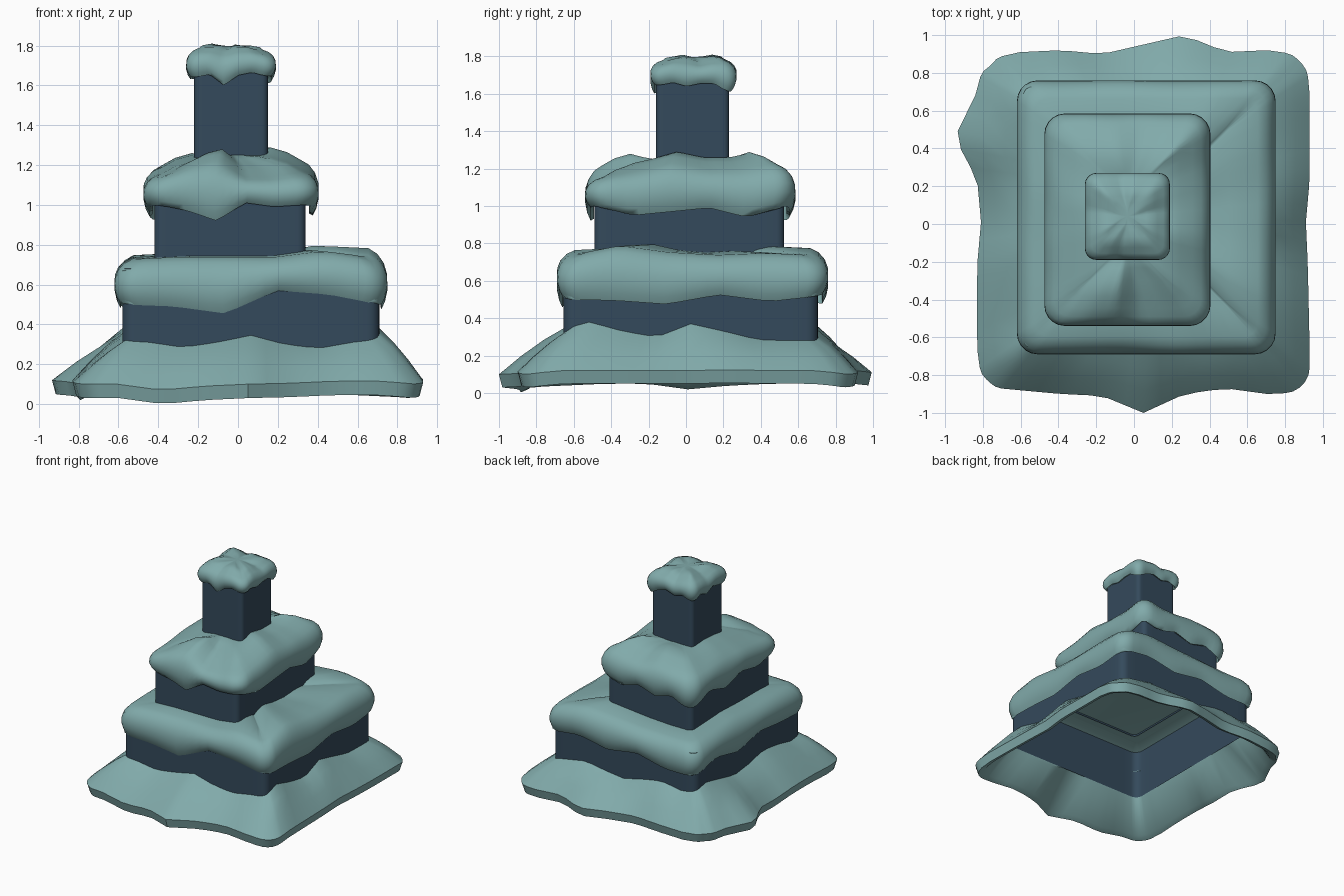
import bpy, bmesh, math

if "Cube" in bpy.data.objects:
    bpy.data.objects.remove(bpy.data.objects["Cube"])

def material(name, rgb):
    m = bpy.data.materials.new(name)
    m.diffuse_color = (*rgb, 1)
    m.use_nodes = True
    m.node_tree.nodes["Principled BSDF"].inputs["Base Color"].default_value = m.diffuse_color
    return m

SNOW = material("teal_snow", (0.22, 0.405, 0.405))
WALL = material("dark_slate", (0.034, 0.068, 0.106))
SEG, ARC = 16, 5

def sample(v, p):
    """Read a value list spread round the loop at p in 0..4 (front, right, back, left)."""
    if not isinstance(v, (list, tuple)):
        return v
    q = (p % 4) / 4 * len(v)
    i = int(q)
    t = q - i
    return v[i % len(v)] * (1 - t) + v[(i + 1) % len(v)] * t

def shift(v, d):
    return [a + d for a in v] if isinstance(v, (list, tuple)) else v + d

def mix(a, b, t):
    return [p * (1 - t) + q * t for p, q in zip(a, b)]

def ring(rect, r, z, inset=0.0, bump=0.0):
    """Rounded rectangle loop with height and outward bumps varying round it."""
    x0, x1, y0, y1 = rect
    x0, x1, y0, y1 = x0 + inset, x1 - inset, y0 + inset, y1 - inset
    r = max(r - inset * 0.4, 0.02)
    centres = [(x0 + r, y0 + r), (x1 - r, y0 + r), (x1 - r, y1 - r), (x0 + r, y1 - r)]
    pts = []
    for k in range(4):
        a0 = -math.pi / 2 + k * math.pi / 2
        ca, cb = centres[k], centres[(k + 1) % 4]
        samples = [(ca[0] + (cb[0] - ca[0]) * i / SEG, ca[1] + (cb[1] - ca[1]) * i / SEG,
                    a0, k + 0.07 + 0.86 * i / SEG) for i in range(SEG + 1)]
        samples += [(cb[0], cb[1], a0 + math.pi / 2 * j / ARC, k + 0.93 + 0.14 * j / ARC)
                    for j in range(1, ARC)]
        for cx, cy, a, p in samples:
            d = r + sample(bump, p)
            pts.append((cx + d * math.cos(a), cy + d * math.sin(a), sample(z, p)))
    return pts

def loft(name, rings, mat, closed=False, start=False, end=False, angle=40):
    bm = bmesh.new()
    rows = [[bm.verts.new(p) for p in rg] for rg in rings]
    pairs = list(zip(rows, rows[1:])) + ([(rows[-1], rows[0])] if closed else [])
    for a, b in pairs:
        for i in range(len(a)):
            j = (i + 1) % len(a)
            bm.faces.new((a[i], a[j], b[j], b[i]))
    if start:
        bm.faces.new(rows[0][::-1])
    if end:
        top = rows[-1]
        c = bm.verts.new([sum(v.co[i] for v in top) / len(top) for i in range(3)])
        for i in range(len(top)):
            bm.faces.new((top[i], top[(i + 1) % len(top)], c))
    if closed or end:
        bmesh.ops.recalc_face_normals(bm, faces=bm.faces)
    me = bpy.data.meshes.new(name)
    bm.to_mesh(me)
    bm.free()
    me.materials.append(mat)
    ob = bpy.data.objects.new(name, me)
    bpy.context.collection.objects.link(ob)
    bpy.ops.object.select_all(action='DESELECT')
    ob.select_set(True)
    bpy.context.view_layer.objects.active = ob
    bpy.ops.object.shade_smooth_by_angle(angle=math.radians(angle))
    return ob

def snow_cap(name, rect, r, wall, wall_r, drip, top, rise, s, ceiling):
    h = min(rect[1] - rect[0], rect[3] - rect[2]) / 2
    edge = shift(top, -rise)
    mean = sum(top) / len(top)
    # underside hugging the wall, with a coved ceiling
    rings = [ring(rect, wall_r, ceiling, wall + 0.08 * s),
             ring(rect, wall_r, ceiling - 0.035 * s, wall),
             ring(rect, wall_r, shift(drip, 0.01 * s), wall)]
    # rolled lip, bulging side and soft shoulder: (inset, fraction from drip to shoulder)
    for inset, t in ((0.03, 0), (0.012, 0.14), (0, 0.34), (0.002, 0.55), (0.018, 0.74),
                     (0.05, 0.9), (0.095, 1)):
        rings.append(ring(rect, r, mix(drip, edge, t), inset * s))
    # top surface
    for inset, z in ((h * 0.36, mix(edge, top, 0.6)), (h * 0.55, top),
                     (h * 0.7, mix(top, [mean] * len(top), 0.6)), (h * 0.85, mean)):
        rings.append(ring(rect, r, z, inset))
    return loft(name, rings, SNOW, start=True, end=True, angle=60)

# dark walls of each tier
BASE = (-0.58, 0.71, -0.655, 0.705)
MID = (-0.42, 0.34, -0.49, 0.525)
POST = (-0.22, 0.15, -0.16, 0.23)
for name, rect, r, z0, z1 in (("lower_wall", BASE, 0.06, 0.27, 0.68),
                              ("middle_wall", MID, 0.04, 0.69, 1.08),
                              ("chimney_post", POST, 0.03, 1.12, 1.70)):
    loft(name, [ring(rect, r, z0), ring(rect, r, z1)], WALL)

# drooping snow caps
snow_cap("lower_cap", (-0.62, 0.75, -0.69, 0.76), 0.11, 0.034, 0.06,
         [.50, .49, .455, .57, .55, .50, .495, .475, .525, .49,
          .52, .55, .50, .54, .48, .48, .54, .48, .54, .51],
         [.74, .75, .75, .75, .78, .75, .80, .765, .75, .76,
          .75, .79, .77, .75, .74, .74, .75, .76, .75, .75], 0.012, 1.0, 0.705)
snow_cap("middle_cap", (-0.475, 0.405, -0.54, 0.585), 0.11, 0.048, 0.05,
         [1.0, .97, .92, 1.01, .99, 1.0, .95, .97, .99, .94,
          1.0, .96, 1.0, .95, .99, .92, 1.0, .94, 1.0, .96],
         [1.21, 1.26, 1.28, 1.20, 1.2, 1.22, 1.25, 1.29, 1.26, 1.26,
          1.29, 1.26, 1.25, 1.27, 1.26, 1.25, 1.25, 1.26, 1.25, 1.23], 0.06, 1.0, 1.10)
snow_cap("top_cap", (-0.26, 0.19, -0.19, 0.27), 0.06, 0.036, 0.03,
         [1.64, 1.655, 1.6, 1.65, 1.665, 1.645, 1.66, 1.64, 1.655, 1.655,
          1.61, 1.65, 1.665, 1.64, 1.66, 1.63, 1.66, 1.63, 1.665, 1.65],
         [1.80, 1.80, 1.785, 1.80, 1.80, 1.785, 1.80, 1.795, 1.78, 1.795,
          1.80, 1.80, 1.805, 1.785, 1.80, 1.81, 1.80, 1.79, 1.80, 1.81], 0.02, 0.7, 1.70)

# snow skirt around the foot
RIM = (-0.82, 0.92, -0.88, 0.90)
bump = [-.02, 0, .02, .03, .12, .02, -.01, .02, .01, .01, .005, 0, -.01, .01, .01, .01,
        -.01, .02, .01, .10, .05, 0, .02, .01, -.04, .02, .13, .01, -.01, .01, .01, .01]
high = [.32, .31, .285, .31, .345, .30, .28, .31, .33, .38, .33, .30, .37, .33, .285, .28,
        .28, .31, .34, .31, .29, .33, .36, .33, .35, .38, .34, .30, .32, .36, .34, .30]
low = [.03, .03, 0.0, .02, .03, .035, .045, .045, .03, .05, .05, .05, .05, .055, .05, .05,
       .03, .04, .05, .04, .05, .05, .05, .04, .04, .05, .05, .04, .02, .05, .05, .04]
outer = ring(RIM, 0.12, shift(low, 0.07), 0, bump)
inner = ring(BASE, 0.06, high, -0.001)

def between(a, b, t, lift):
    return [tuple(p[i] * (1 - t) + q[i] * t + (lift if i == 2 else 0) for i in range(3))
            for p, q in zip(a, b)]

loft("snow_skirt", [
    ring(BASE, 0.06, shift(high, -0.04), -0.003),
    ring(RIM, 0.12, shift(low, 0.02), 0.06, bump),
    ring(RIM, 0.12, low, 0.018, bump),
    outer,
    between(outer, inner, 0.35, 0.014),
    between(outer, inner, 0.7, 0.014),
    inner], SNOW, closed=True)
